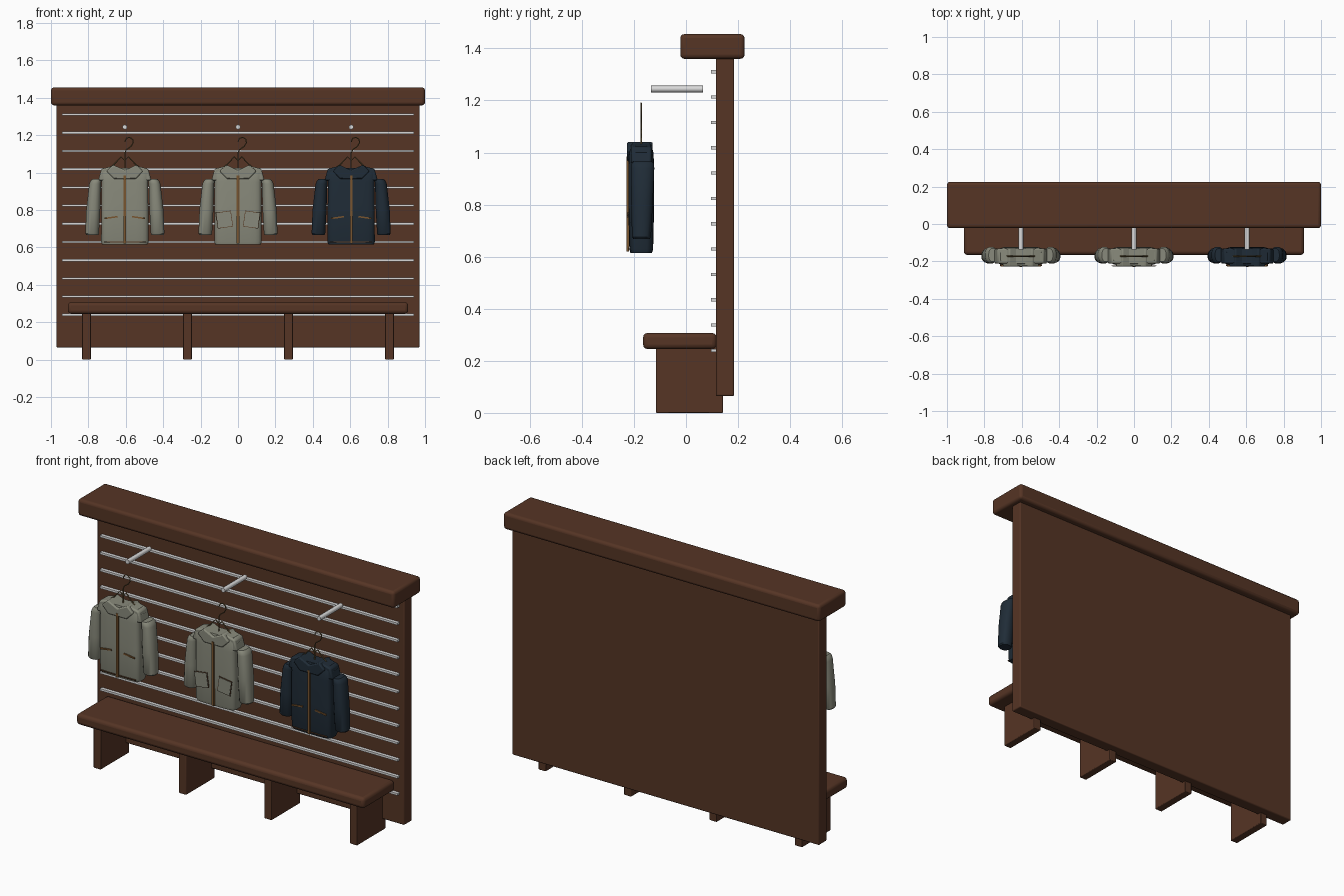
import bpy, bmesh, math
from mathutils import Vector, Matrix

cube = bpy.data.objects.get("Cube")
if cube:
    bpy.data.objects.remove(cube, do_unlink=True)


def material(name, rgb):
    m = bpy.data.materials.new(name)
    m.use_nodes = True
    m.diffuse_color = (*rgb, 1)
    m.node_tree.nodes["Principled BSDF"].inputs["Base Color"].default_value = (*rgb, 1)
    return m


wood = material("dark wood", (0.092, 0.035, 0.018))
metal = material("pale metal", (0.7, 0.7, 0.7))
sage = material("sage cloth", (0.25, 0.255, 0.2))
navy = material("navy cloth", (0.014, 0.025, 0.038))
brass = material("brass zip", (0.19, 0.09, 0.028))
wire = material("hanger wire", (0.13, 0.09, 0.035))
trim = material("brown trim", (0.1, 0.045, 0.02))


def finish(name, bm, mat, bevel=0, segments=3):
    bmesh.ops.recalc_face_normals(bm, faces=bm.faces)
    me = bpy.data.meshes.new(name)
    bm.to_mesh(me)
    bm.free()
    me.materials.append(mat)
    ob = bpy.data.objects.new(name, me)
    bpy.context.collection.objects.link(ob)
    if bevel:
        mod = ob.modifiers.new("soft edges", "BEVEL")
        mod.width, mod.segments = bevel, segments
    bpy.ops.object.select_all(action="DESELECT")
    ob.select_set(True)
    bpy.context.view_layer.objects.active = ob
    bpy.ops.object.shade_smooth_by_angle(angle=math.radians(35))
    return ob


def box(name, mat, x, y, z, bevel=0, tilt=0):
    """Box from (min, max) ranges, tilted about y through its centre."""
    bm = bmesh.new()
    size = [r[1] - r[0] for r in (x, y, z)]
    mid = Vector([(r[0] + r[1]) / 2 for r in (x, y, z)])
    mat4 = Matrix.Translation(mid) @ Matrix.Rotation(tilt, 4, "Y") @ Matrix.Diagonal((*size, 1))
    bmesh.ops.create_cube(bm, size=1, matrix=mat4)
    return finish(name, bm, mat, bevel)


def prism(name, mat, outline, y0, y1, bevel=0):
    """Front outline of (x, z) points pulled from y0 to y1."""
    bm = bmesh.new()
    face = bm.faces.new([bm.verts.new((x, y0, z)) for x, z in outline])
    new = bmesh.ops.extrude_face_region(bm, geom=[face])["geom"]
    bmesh.ops.translate(bm, vec=(0, y1 - y0, 0),
                        verts=[v for v in new if isinstance(v, bmesh.types.BMVert)])
    return finish(name, bm, mat, bevel, 2)


def loft(name, mat, sections, sides=16, power=1.0):
    """Rings of (x, y, z, half width, half depth); low power makes them boxier."""
    bm = bmesh.new()
    rings = []
    for x, y, z, w, d in sections:
        ring = []
        for i in range(sides):
            a = math.tau * (i + 0.5) / sides
            c, s = math.cos(a), math.sin(a)
            ring.append(bm.verts.new((x + w * math.copysign(abs(c) ** power, c),
                                      y + d * math.copysign(abs(s) ** power, s), z)))
        rings.append(ring)
    for a, b in zip(rings, rings[1:]):
        for i in range(sides):
            j = (i + 1) % sides
            bm.faces.new((a[i], a[j], b[j], b[i]))
    bm.faces.new(rings[0])
    bm.faces.new(rings[-1])
    return finish(name, bm, mat)


def rod(name, mat, points, radius):
    cu = bpy.data.curves.new(name, "CURVE")
    cu.dimensions = "3D"
    cu.bevel_depth, cu.bevel_resolution, cu.use_fill_caps = radius, 2, True
    sp = cu.splines.new("POLY")
    sp.points.add(len(points) - 1)
    for p, co in zip(sp.points, points):
        p.co = (*co, 1)
    cu.materials.append(mat)
    ob = bpy.data.objects.new(name, cu)
    bpy.context.collection.objects.link(ob)


# Wooden stand
box("back_panel", wood, (-0.97, 0.97), (0.115, 0.185), (0.065, 1.37), 0.006)
box("top_beam", wood, (-1, 1), (-0.022, 0.225), (1.36, 1.455), 0.016)
box("bench_seat", wood, (-0.91, 0.91), (-0.165, 0.118), (0.245, 0.307), 0.018)
for i in range(4):
    x = -0.81 + i * 0.54
    box(f"bench_leg_{i + 1}", wood, (x - 0.023, x + 0.023), (-0.115, 0.142), (0, 0.255), 0.004)

# Metal rails across the panel
for i in range(12):
    z = 0.24 + i * 0.0973
    box(f"rail_{i + 1}", metal, (-0.94, 0.94), (0.096, 0.118), (z - 0.006, z + 0.006))


def jacket(label, x, cloth, patches):
    mid, front = -0.172, -0.222
    # Body, with a boxy cross-section
    loft(label + "_body", cloth, [(x, mid, z, w, d) for z, w, d in (
        (0.615, 0.122, 0.042), (0.63, 0.127, 0.046), (0.8, 0.126, 0.05),
        (0.95, 0.125, 0.05), (1.0, 0.132, 0.047), (1.025, 0.11, 0.04))], 20, 0.4)
    for side, s in (("left", 1), ("right", -1)):
        # Shoulder, sleeve and cuff
        prism(f"{label}_{side}_shoulder", cloth,
              [(x + s * a, b) for a, b in ((0.06, 0.95), (0.06, 1.037), (0.125, 1.02),
                                           (0.142, 0.96))], -0.212, -0.132, 0.008)
        loft(f"{label}_{side}_sleeve", cloth, [(x + s * a, y, z, w, d) for a, y, z, w, d in (
            (0.174, -0.171, 0.668, 0.033, 0.032), (0.175, -0.171, 0.675, 0.037, 0.037),
            (0.169, -0.169, 0.8, 0.038, 0.042), (0.159, -0.166, 0.94, 0.032, 0.045),
            (0.154, -0.166, 0.958, 0.029, 0.043), (0.15, -0.166, 0.966, 0.022, 0.036))], 16, 0.85)
        # Pockets
        px, tilt = x + s * 0.073, s * 0.14
        if patches:
            box(f"{label}_{side}_pocket_edge", trim, (px - 0.041, px + 0.041),
                (-0.2255, front), (0.706, 0.792), 0, tilt)
            box(f"{label}_{side}_pocket", cloth, (px - 0.038, px + 0.038),
                (-0.228, front), (0.709, 0.789), 0, tilt)
        else:
            box(f"{label}_{side}_pocket_zip", brass, (px - 0.035, px + 0.035),
                (-0.226, front + 0.002), (0.756, 0.764), 0, tilt)
    # Collar with a notched top
    half = [(0, 1.012), (0.062, 1.042), (0.098, 1.008), (0.058, 0.966)]
    outline = half + [(-a, b) for a, b in half[:0:-1]]
    prism(label + "_collar", cloth, [(x + a, b) for a, b in outline], -0.227, -0.128, 0.006)
    # Front zip and hem line
    box(label + "_zip", brass, (x - 0.007, x + 0.007), (-0.229, -0.218), (0.62, 0.985))
    if not patches:
        box(label + "_hem", trim, (x - 0.112, x + 0.112), (-0.2235, -0.216), (0.627, 0.632))
    # Hanger hook and arms
    rod(label + "_hanger_hook", wire, [(x + a, mid, b) for a, b in (
        (0, 1.0), (0, 1.105), (0.008, 1.123), (0.032, 1.14), (0.045, 1.16), (0.042, 1.178),
        (0.026, 1.189), (0.008, 1.184), (0, 1.165))], 0.003)
    rod(label + "_hanger_arms", wire, [(x + a, mid, b) for a, b in (
        (-0.075, 1.03), (-0.055, 1.047), (-0.02, 1.085), (0, 1.065),
        (0.02, 1.085), (0.055, 1.047), (0.075, 1.03))], 0.0035)
    # Peg above the hanger
    rod(label + "_peg", metal, [(x, -0.135, 1.244), (x, 0.066, 1.244)], 0.013)


jacket("right_jacket", -0.605, sage, False)
jacket("middle_jacket", 0, sage, True)
jacket("left_jacket", 0.605, navy, False)
